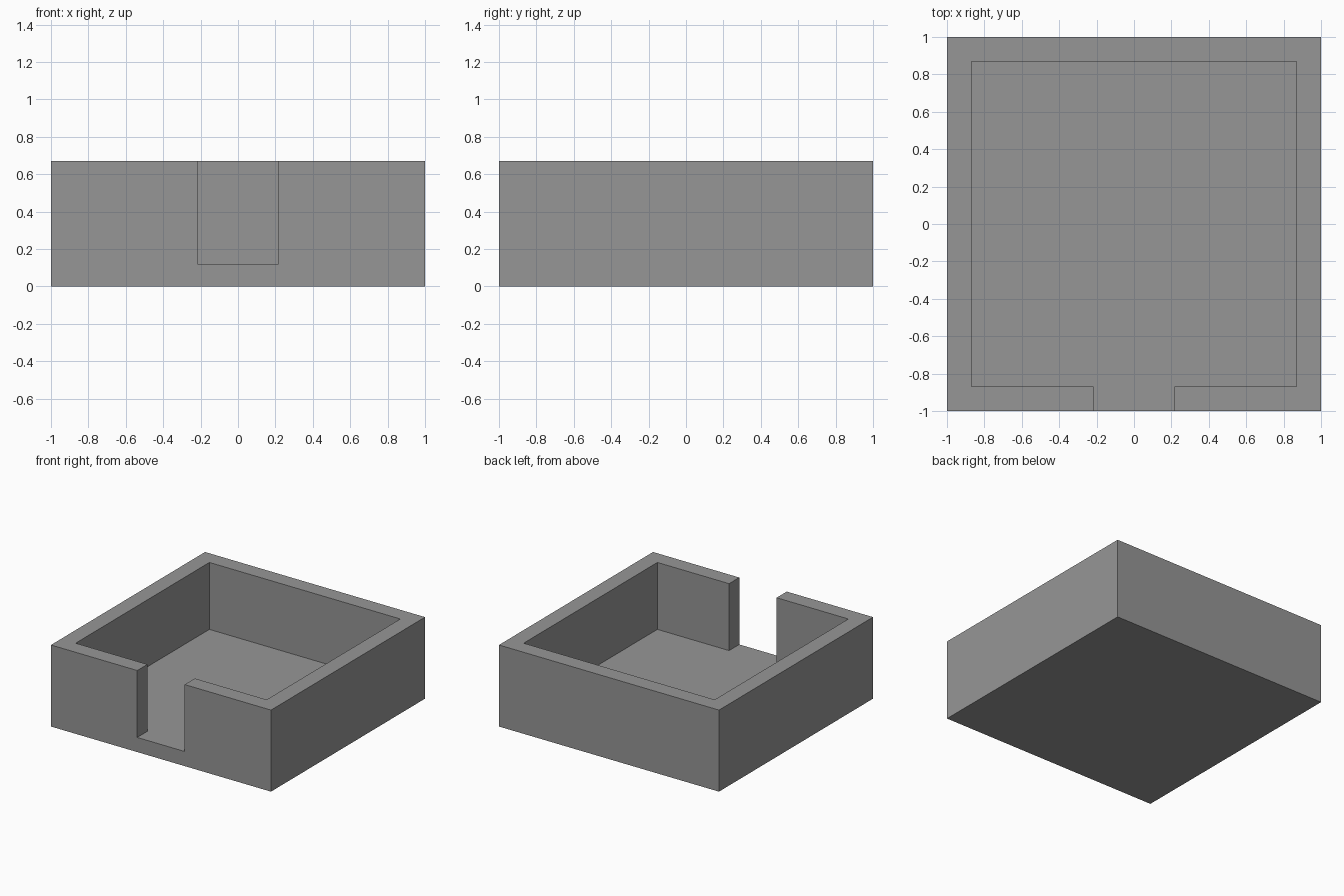
import bpy
import bmesh

cube = bpy.data.objects.get("Cube")
if cube:
    bpy.data.objects.remove(cube, do_unlink=True)

HALF, INNER, SLOT = 1.0, 0.868, 0.216
HEIGHT, FLOOR = 0.67, 0.12

# Single flat grey
grey = bpy.data.materials.new("mid_grey")
grey.use_nodes = True
colour = (0.305, 0.305, 0.305, 1)
grey.diffuse_color = colour
grey.node_tree.nodes["Principled BSDF"].inputs["Base Color"].default_value = colour


def prism(name, outline, z0, z1):
    """Extrude a counter-clockwise outline from z0 to z1."""
    bm = bmesh.new()
    face = bm.faces.new([bm.verts.new((x, y, z0)) for x, y in outline])
    top = bmesh.ops.extrude_face_region(bm, geom=[face], use_keep_orig=True)
    moved = [v for v in top["geom"] if isinstance(v, bmesh.types.BMVert)]
    bmesh.ops.translate(bm, verts=moved, vec=(0, 0, z1 - z0))
    bmesh.ops.recalc_face_normals(bm, faces=bm.faces)
    mesh = bpy.data.meshes.new(name)
    bm.to_mesh(mesh)
    bm.free()
    mesh.materials.append(grey)
    obj = bpy.data.objects.new(name, mesh)
    bpy.context.collection.objects.link(obj)
    return obj


# Solid square block
tray = prism("open_tray", [(-HALF, -HALF), (HALF, -HALF), (HALF, HALF), (-HALF, HALF)], 0, HEIGHT)

# Cavity and front doorway share one mirrored outline
right = [(SLOT, -HALF - 0.2), (SLOT, -INNER), (INNER, -INNER), (INNER, INNER)]
left = [(-x, y) for x, y in reversed(right)]
cutter = prism("cavity_cutter", right + left, FLOOR, HEIGHT + 0.2)
cutter.hide_render = True

# Carve the cavity, then drop the cutter
cut = tray.modifiers.new("cavity", 'BOOLEAN')
cut.operation = 'DIFFERENCE'
cut.solver = 'EXACT'
cut.object = cutter
bpy.context.view_layer.objects.active = tray
tray.select_set(True)
bpy.ops.object.modifier_apply(modifier=cut.name)
bpy.data.objects.remove(cutter, do_unlink=True)
